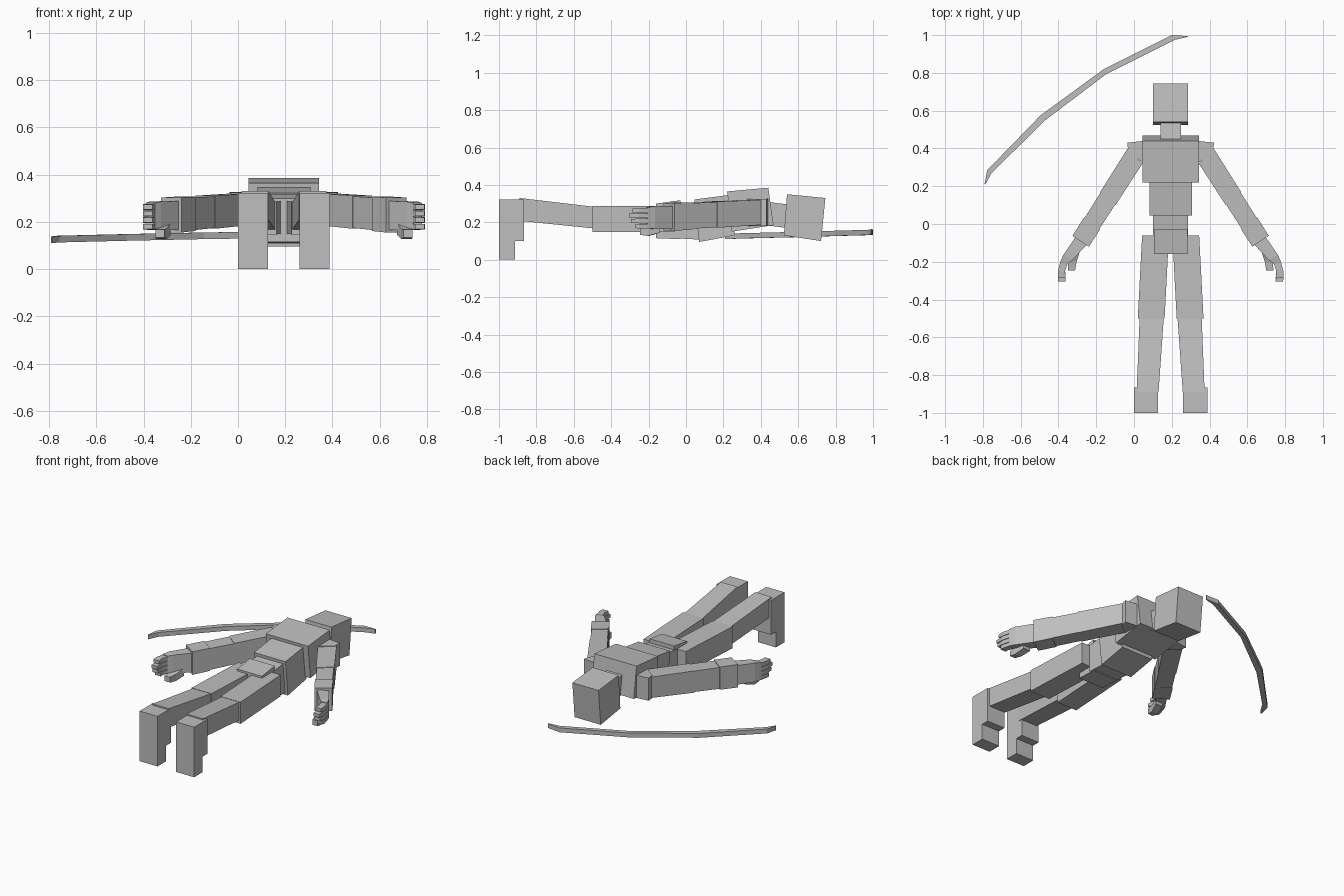
import bpy, bmesh
from mathutils import Vector

AXIS = 0.194  # the figure's mirror line in x

grey = bpy.data.materials.new("plain_grey")
grey.diffuse_color = (0.52, 0.52, 0.52, 1)


def loft(name, rings):
    """Skin a chain of same-sized rings and cap both ends."""
    bm = bmesh.new()
    vs = [[bm.verts.new(p) for p in r] for r in rings]
    n = len(vs[0])
    for a, b in zip(vs, vs[1:]):
        for i in range(n):
            j = (i + 1) % n
            bm.faces.new((a[i], a[j], b[j], b[i]))
    bm.faces.new(vs[0])
    bm.faces.new(vs[-1])
    bmesh.ops.recalc_face_normals(bm, faces=bm.faces)
    me = bpy.data.meshes.new(name)
    bm.to_mesh(me)
    bm.free()
    me.materials.append(grey)
    ob = bpy.data.objects.new(name, me)
    bpy.context.collection.objects.link(ob)
    return ob


def slab(name, half_width, side):
    """Side profile in (y, z), extruded evenly about the mirror line."""
    return loft(name, [[(AXIS + s * half_width, y, z) for y, z in side] for s in (-1, 1)])


def limb(name, ends):
    """Each end: outer (x, y), inner (x, y), bottom z, top z. Built on both sides."""
    for tag, flip in (("left_", False), ("right_", True)):
        rings = []
        for o, i, z0, z1 in ends:
            ring = [(*o, z0), (*i, z0), (*i, z1), (*o, z1)]
            if flip:
                ring = [(2 * AXIS - x, y, z) for x, y, z in ring]
            rings.append(ring)
        loft(tag + name, rings)


# Head and torso
slab("head", 0.093, [(0.54, 0.35), (0.745, 0.33), (0.722, 0.10), (0.523, 0.13)])
slab("neck", 0.055, [(0.43, 0.31), (0.55, 0.295), (0.54, 0.17), (0.42, 0.185)])
slab("chest", 0.15, [(0.22, 0.365), (0.44, 0.385), (0.468, 0.185), (0.245, 0.15)])
slab("abdomen", 0.112, [(0.045, 0.322), (0.26, 0.35), (0.26, 0.13), (0.07, 0.095)])
slab("waist", 0.093, [(-0.06, 0.29), (0.07, 0.305), (0.08, 0.107), (-0.06, 0.115)])
slab("pelvis", 0.088, [(-0.16, 0.30), (-0.03, 0.318), (-0.03, 0.11), (-0.16, 0.115)])

# Legs and feet
limb("thigh", [((0.043, -0.06), (0.185, -0.06), 0.15, 0.288),
               ((0.02, -0.5), (0.162, -0.5), 0.147, 0.286)])
limb("shin", [((0.03, -0.49), (0.158, -0.49), 0.167, 0.283),
              ((0.014, -0.89), (0.13, -0.89), 0.208, 0.33)])
limb("foot", [((0.0, -0.865), (0.128, -0.865), 0.10, 0.322),
              ((0.0, -1.0), (0.128, -1.0), 0.10, 0.322)])
limb("toes", [((0.0, -0.914), (0.128, -0.914), 0.0, 0.10),
              ((0.0, -1.0), (0.128, -1.0), 0.0, 0.10)])

# Arms: shoulder, upper arm and forearm along one straight taper
limb("shoulder", [((-0.036, 0.43), (0.05, 0.44), 0.18, 0.326),
                  ((-0.03, 0.385), (0.045, 0.325), 0.18, 0.324)])


def arm_end(t, swell):
    o = Vector((-0.034, 0.40)).lerp(Vector((-0.325, -0.063)), t)
    i = Vector((0.045, 0.32)).lerp(Vector((-0.24, -0.12)), t)
    d = (o - i).normalized() * swell
    return tuple(o + d), tuple(i - d), 0.186 - 0.03 * t - swell, 0.32 - 0.018 * t + swell


limb("upper_arm", [arm_end(0, 0), arm_end(0.5, 0)])
limb("forearm", [arm_end(0.48, -0.003), arm_end(0.8, -0.003)])
limb("cuff", [arm_end(0.79, 0.001), arm_end(1, 0.001)])

# Hands: bent palm, four stacked fingers and a thumb
limb("palm", [((-0.31, -0.07), (-0.25, -0.11), 0.165, 0.288),
              ((-0.375, -0.165), (-0.325, -0.19), 0.165, 0.286),
              ((-0.392, -0.205), (-0.352, -0.212), 0.168, 0.28)])
for k, tip in enumerate((-0.27, -0.295, -0.305, -0.285)):
    z = 0.167 + 0.028 * k
    limb(f"finger_{k + 1}", [((-0.39, -0.2), (-0.352, -0.21), z, z + 0.025),
                             ((-0.403, -0.25), (-0.365, -0.25), z, z + 0.025),
                             ((-0.402, tip), (-0.362, tip), z + 0.002, z + 0.023)])
limb("thumb", [((-0.335, -0.14), (-0.285, -0.14), 0.145, 0.195),
               ((-0.348, -0.205), (-0.303, -0.195), 0.127, 0.172),
               ((-0.35, -0.245), (-0.312, -0.245), 0.133, 0.167)])

# Curved blade lying beside the figure: outer (x, y), inner (x, y), middle z
blade = [((-0.791, 0.213), (-0.787, 0.209), 0.125),
         ((-0.777, 0.285), (-0.755, 0.268), 0.128),
         ((-0.495, 0.575), (-0.473, 0.547), 0.135),
         ((-0.16, 0.82), (-0.145, 0.795), 0.142),
         ((0.2, 1.0), (0.215, 0.975), 0.147),
         ((0.285, 0.995), (0.283, 0.99), 0.15)]
loft("curved_blade", [[(*o, z - 0.015), (*i, z - 0.015), (*i, z + 0.013), (*o, z + 0.013)]
                      for o, i, z in blade])
